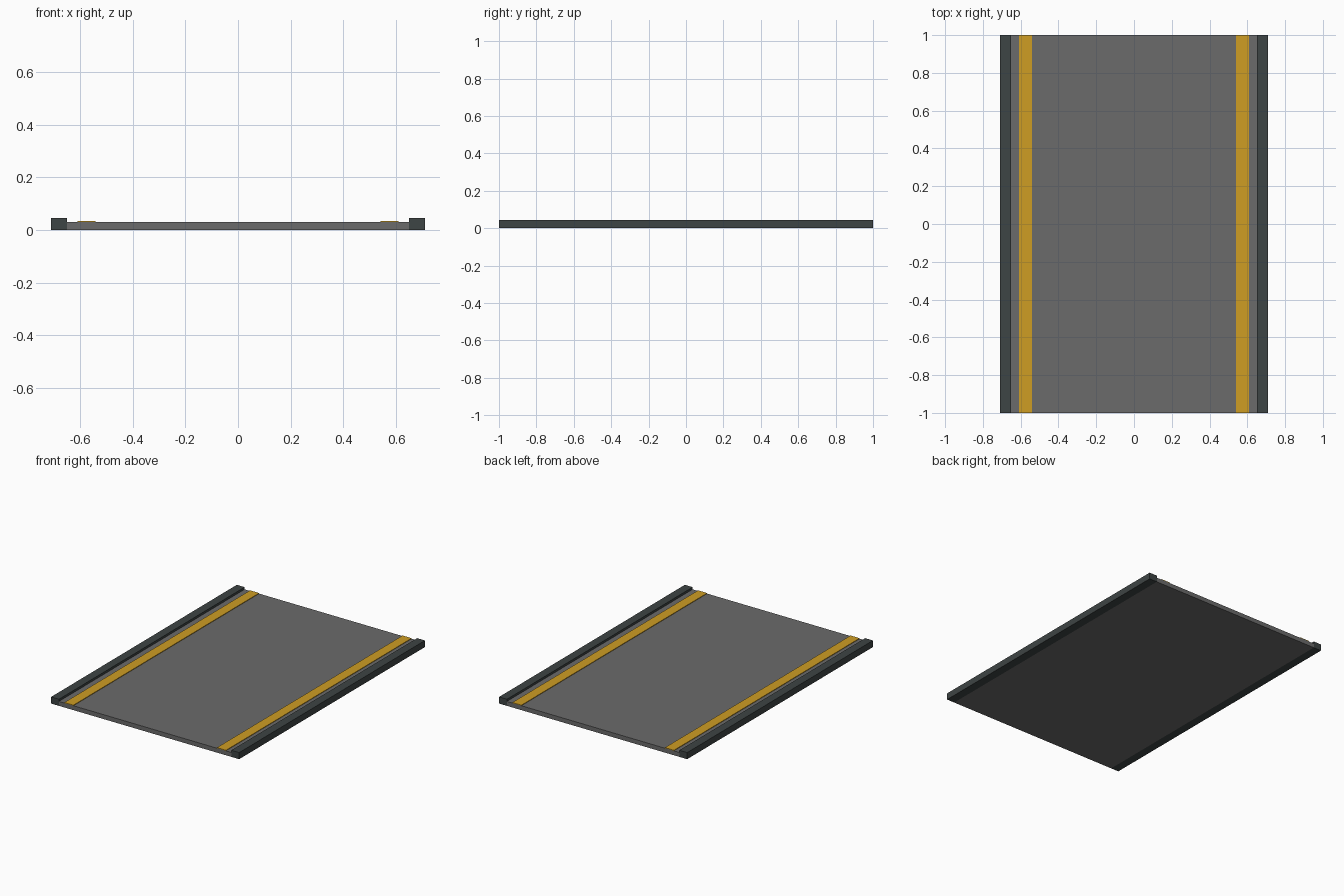
import bpy

cube = bpy.data.objects.get("Cube")
if cube:
    bpy.data.objects.remove(cube, do_unlink=True)

LENGTH = 2.0


def material(name, rgb):
    mat = bpy.data.materials.new(name)
    mat.use_nodes = True
    color = (*rgb, 1.0)
    mat.diffuse_color = color
    mat.node_tree.nodes["Principled BSDF"].inputs["Base Color"].default_value = color
    return mat


def box(name, x0, x1, z0, z1, mat):
    """Full-length box spanning the given x and z ranges."""
    bpy.ops.mesh.primitive_cube_add(size=1, location=((x0 + x1) / 2, 0, (z0 + z1) / 2))
    obj = bpy.context.object
    obj.name = name
    obj.scale = (x1 - x0, LENGTH, z1 - z0)
    bpy.ops.object.transform_apply(location=False, rotation=False, scale=True)
    obj.data.materials.append(mat)
    return obj


asphalt = material("asphalt grey", (0.147, 0.147, 0.147))
paint = material("lane yellow", (0.62, 0.34, 0.017))
curb = material("curb dark grey", (0.048, 0.058, 0.058))

# Road slab
box("road_slab", -0.65, 0.65, 0, 0.03, asphalt)

# Curbs and painted edge stripes on both sides
for side, s in (("left", 1), ("right", -1)):
    a, b = sorted((s * 0.65, s * 0.709))
    box(f"{side}_curb", a, b, 0, 0.045, curb)
    a, b = sorted((s * 0.541, s * 0.609))
    box(f"{side}_stripe", a, b, 0.03, 0.034, paint)
